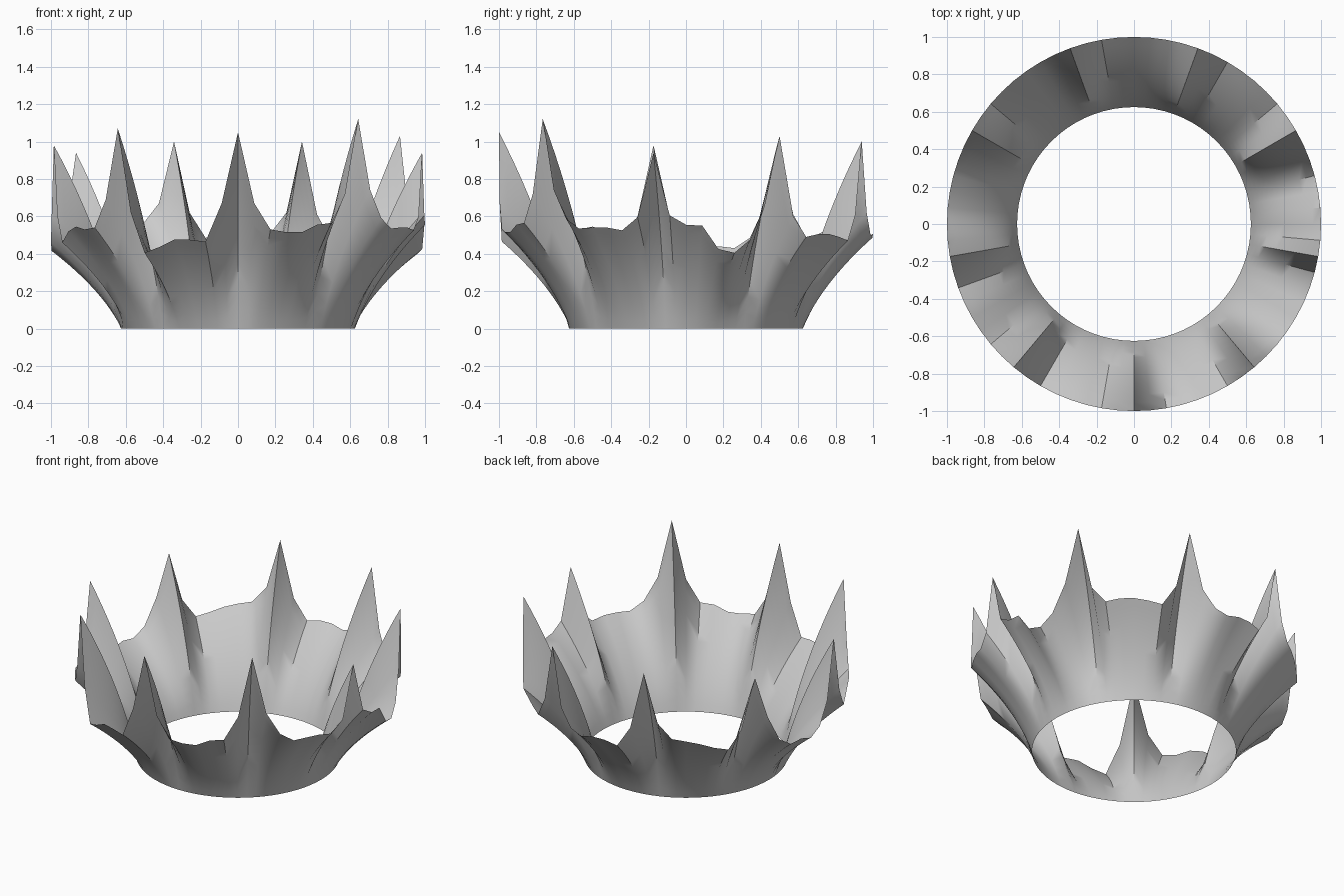
import bpy, bmesh, math

if "Cube" in bpy.data.objects:
    bpy.data.objects.remove(bpy.data.objects["Cube"])

# Rim heights every 5 degrees, starting at the front and turning towards +x.
# Each row: spike tip, falling shoulder, valley, rising shoulder.
RIM = [
    [1.05, .67, .53, .515, .515, .555, .565, .72],
    [1.12, .74, .59, .535, .54, .54, .525, .595],
    [.94, .605, .555, .55, .425, .405, .475, .66],
    [1.03, .60, .49, .505, .505, .49, .47, .61],
    [1.00, .62, .51, .485, .505, .505, .485, .62],
    [1.00, .67, .57, .555, .535, .505, .485, .61],
    [.94, .66, .485, .43, .44, .415, .46, .60],
    [.98, .60, .46, .52, .545, .53, .54, .69],
    [1.07, .62, .405, .435, .475, .475, .465, .67],
]
heights = [h for row in RIM for h in row]
COLS = len(heights)
ROWS = 12
R_BASE, R_RIM = 0.625, 1.0

# Flared wall: every column follows the same profile, stretched to its height
bm = bmesh.new()
grid = []
for i, h in enumerate(heights):
    a = 2 * math.pi * i / COLS
    column = []
    for j in range(ROWS + 1):
        t = j / ROWS
        r = R_BASE + (R_RIM - R_BASE) * (0.55 * t + 0.45 * t * t)
        column.append(bm.verts.new((r * math.sin(a), -r * math.cos(a), h * t)))
    grid.append(column)
for i in range(COLS):
    a, b = grid[i], grid[(i + 1) % COLS]
    for j in range(ROWS):
        bm.faces.new((a[j], b[j], b[j + 1], a[j + 1]))

mesh = bpy.data.meshes.new("spiked_crown")
bm.to_mesh(mesh)
bm.free()
crown = bpy.data.objects.new("spiked_crown", mesh)
bpy.context.collection.objects.link(crown)

# Smooth shading with sharp creases kept
bpy.context.view_layer.objects.active = crown
crown.select_set(True)
bpy.ops.object.shade_smooth_by_angle(angle=math.radians(40))
